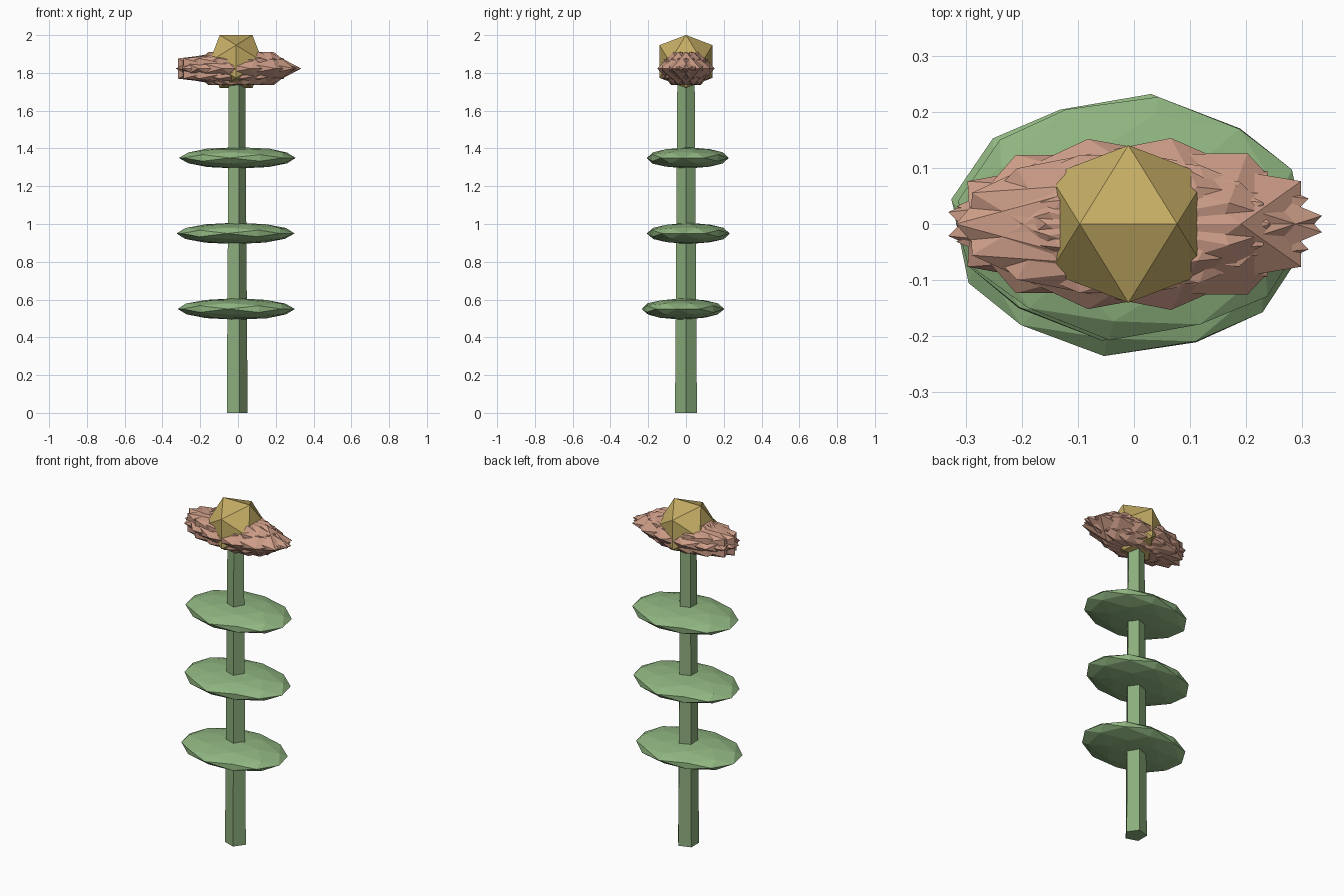
import bpy, bmesh, math, random
from mathutils import Matrix, Vector

if "Cube" in bpy.data.objects:
    bpy.data.objects.remove(bpy.data.objects["Cube"])

random.seed(4)
PHI = (1 + 5 ** 0.5) / 2
CX = -0.01  # plant axis


def material(name, rgb):
    m = bpy.data.materials.new(name)
    m.diffuse_color = (*rgb, 1)
    m.use_nodes = True
    m.node_tree.nodes["Principled BSDF"].inputs["Base Color"].default_value = m.diffuse_color
    return m


def finish(name, bm, mat, matrix):
    bmesh.ops.transform(bm, matrix=matrix, verts=bm.verts)
    bmesh.ops.recalc_face_normals(bm, faces=bm.faces)
    me = bpy.data.meshes.new(name)
    bm.to_mesh(me)
    bm.free()
    me.materials.append(mat)
    ob = bpy.data.objects.new(name, me)
    bpy.context.collection.objects.link(ob)
    return ob


def icosahedron(detail=0, jitter=0.0):
    """Unit icosahedron with an edge (not a corner) facing up."""
    bm = bmesh.new()
    for a in (-1, 1):
        for b in (-PHI, PHI):
            for co in ((a, 0, b), (0, b, a), (b, a, 0)):
                bm.verts.new(Vector(co).normalized())
    bmesh.ops.convex_hull(bm, input=bm.verts)
    if detail:
        bmesh.ops.subdivide_edges(bm, edges=bm.edges[:], cuts=1, use_grid_fill=True)
        for v in bm.verts:
            v.co = v.co.normalized() * (1 + random.uniform(-jitter, jitter))
    return bm


def placed(x, y, z, size, spin):
    return (Matrix.Translation((CX + x, y, z)) @ Matrix.Diagonal((*size, 1))
            @ Matrix.Rotation(spin, 4, 'Z'))


green = material("stem_green", (0.26, 0.42, 0.20))
leaf_green = material("leaf_green", (0.28, 0.47, 0.22))
pink = material("petal_pink", (0.60, 0.33, 0.24))
gold = material("centre_gold", (0.56, 0.42, 0.13))

# Five-sided tapering stem, one corner towards +x
bm = bmesh.new()
bmesh.ops.create_cone(bm, cap_ends=True, segments=5, radius1=0.061, radius2=0.048, depth=1.8)
finish("stem", bm, green, placed(0, 0, 0.9, (1, 1, 1), -math.pi / 2))

# Three flattened leaf discs up the stem
for i, (dx, dy) in enumerate(((0, -0.017), (-0.003, 0.013), (0.01, 0.01))):
    finish(f"leaf_{i + 1}", icosahedron(1, 0.015), leaf_green,
           placed(dx, dy, 0.55 + 0.4 * i, (0.312, 0.22, 0.057), math.radians(-8)))

# Eight interleaved petals, each turned half its position angle
for k in range(8):
    a = math.tau * k / 8
    finish(f"petal_{k + 1}", icosahedron(), pink,
           placed(0.027 * math.cos(a), 0.012 * math.sin(a), 1.823,
                  (0.33, 0.145, 0.102), a / 2))

# Flower centre
finish("flower_centre", icosahedron(), gold, placed(0, 0, 1.86, (0.165,) * 3, 0))
